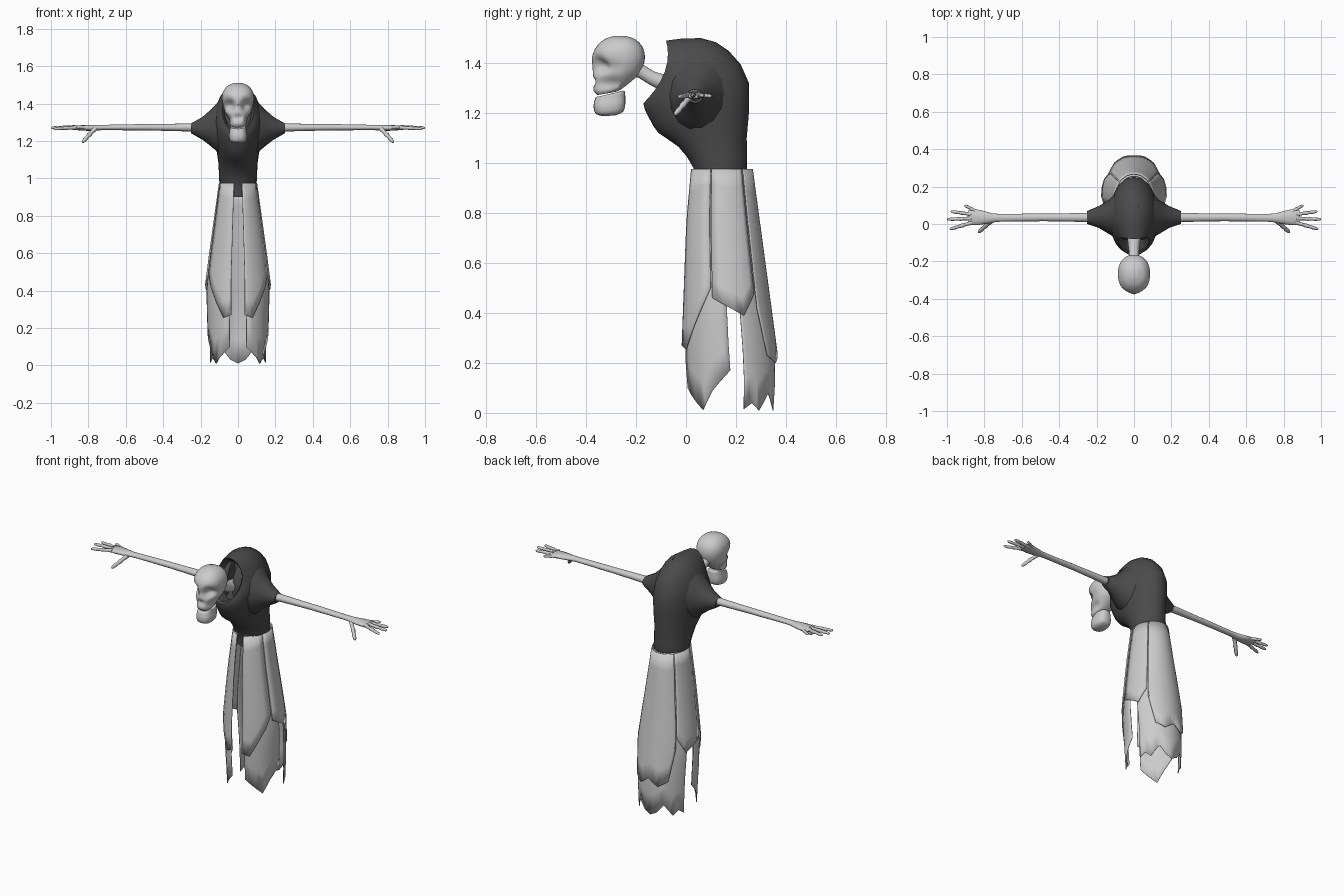
import bpy, bmesh, math
from mathutils import Vector as V

if "Cube" in bpy.data.objects:
    bpy.data.objects.remove(bpy.data.objects["Cube"])

dark = bpy.data.materials.new("dark_cloth")
dark.diffuse_color = (0.07, 0.07, 0.07, 1)
dark.use_nodes = True
dark.node_tree.nodes["Principled BSDF"].inputs["Base Color"].default_value = dark.diffuse_color


def finish(name, bm, mirror=False, mat=None, angle=40, thick=0):
    bmesh.ops.recalc_face_normals(bm, faces=bm.faces)
    me = bpy.data.meshes.new(name)
    bm.to_mesh(me)
    bm.free()
    ob = bpy.data.objects.new(name, me)
    bpy.context.collection.objects.link(ob)
    if mat:
        me.materials.append(mat)
    if mirror:
        ob.modifiers.new("mirror", 'MIRROR')
    if thick:
        s = ob.modifiers.new("thickness", 'SOLIDIFY')
        s.thickness = thick
        s.offset = 0
    bpy.ops.object.select_all(action='DESELECT')
    ob.select_set(True)
    bpy.context.view_layer.objects.active = ob
    bpy.ops.object.shade_smooth_by_angle(angle=math.radians(angle))
    return ob


def spline(rows, sub):
    """Catmull-Rom interpolation of rows of numbers"""
    out = []
    for i in range(len(rows) - 1):
        a, b, c, d = rows[max(i - 1, 0)], rows[i], rows[i + 1], rows[min(i + 2, len(rows) - 1)]
        for k in range(sub):
            t = k / sub
            out.append([0.5 * (2 * q + (r - p) * t + (2 * p - 5 * q + 4 * r - s) * t * t
                               + (3 * q - p - 3 * r + s) * t ** 3) for p, q, r, s in zip(a, b, c, d)])
    return out + [list(rows[-1])]


def loft(bm, rings, cap=True):
    vs = [[bm.verts.new(p) for p in r] for r in rings]
    n = len(vs[0])
    for a, b in zip(vs, vs[1:]):
        for i in range(n):
            bm.faces.new((a[i], a[(i + 1) % n], b[(i + 1) % n], b[i]))
    if cap:
        bm.faces.new(vs[0])
        bm.faces.new(vs[-1])


def body_ring(fy, fz, by, bz, hw, n, bend=0, power=1.0):
    """ring spanning a front point to a back point, half width hw"""
    pts = []
    for i in range(n):
        a = 2 * math.pi * i / n
        s, c = math.sin(a), math.cos(a)
        s = math.copysign(abs(s) ** power, s)
        c = math.copysign(abs(c) ** power, c)
        pts.append(V((hw * s, (fy + by) / 2 - (by - fy) / 2 * c + bend * (1 - c * c),
                      (fz + bz) / 2 - (bz - fz) / 2 * c)))
    return pts


def tube(bm, rows, n=10):
    """rows: x, y, z, side radius, vertical radius"""
    P = [V(r[:3]) for r in rows]
    rings = []
    for i, r in enumerate(rows):
        d = (P[min(i + 1, len(P) - 1)] - P[max(i - 1, 0)]).normalized()
        side = d.cross(V((0, 0, 1))).normalized()
        up = side.cross(d)
        rings.append([P[i] + side * r[3] * math.cos(2 * math.pi * k / n)
                      + up * r[4] * math.sin(2 * math.pi * k / n) for k in range(n)])
    loft(bm, rings)


# hunched torso with open collar, lip folded inward
rows = [(0.04, 0.90, 0.235, 0.92, 0.09, 0), (0.03, 0.98, 0.245, 0.98, 0.10, 0),
        (-0.03, 1.065, 0.243, 1.10, 0.105, 0), (-0.11, 1.12, 0.252, 1.32, 0.125, 0),
        (-0.145, 1.175, 0.17, 1.45, 0.13, 0), (-0.165, 1.215, 0.06, 1.50, 0.115, 0.01),
        (-0.17, 1.24, -0.08, 1.49, 0.085, 0.04)]
rings = [body_ring(*r[:5], 20, r[5]) for r in spline(rows, 2)]
rings += [body_ring(-0.155, 1.25, -0.07, 1.475, 0.075, 20, 0.04),
          body_ring(-0.09, 1.24, 0.0, 1.44, 0.06, 20, 0.04)]
bm = bmesh.new()
loft(bm, rings)
finish("cloak_torso", bm, mat=dark, angle=35)

# sloping shoulders and short sleeves: x, y min, y max, z min, z max
bm = bmesh.new()
sl = [(0.02, -0.085, 0.215, 1.10, 1.495), (0.09, -0.08, 0.17, 1.12, 1.43),
      (0.14, -0.05, 0.125, 1.165, 1.375), (0.19, -0.02, 0.095, 1.205, 1.33), (0.25, 0.0, 0.07, 1.24, 1.295)]
loft(bm, [[V((x, (a + b) / 2 + (b - a) / 2 * math.cos(k * math.pi / 7),
              (c + d) / 2 + (d - c) / 2 * math.sin(k * math.pi / 7))) for k in range(14)]
          for x, a, b, c, d in sl])
finish("cloak_sleeve", bm, True, dark, 35)

# skull: lofted head, then pressed-in sockets, nose and cheeks
sk = [(-.355, 1.272, -.28, 1.285, .035), (-.37, 1.29, -.26, 1.295, .047), (-.372, 1.33, -.215, 1.33, .06),
      (-.375, 1.37, -.182, 1.365, .076), (-.378, 1.415, -.165, 1.415, .086), (-.362, 1.46, -.172, 1.46, .081),
      (-.33, 1.493, -.20, 1.493, .058), (-.29, 1.509, -.24, 1.509, .024)]
bm = bmesh.new()
loft(bm, [body_ring(*r, 36, 0, 0.88) for r in spline(sk, 4)])
for v in bm.verts:
    for cx, cz, rad, py, px in ((.05, 1.39, .030, .045, .012), (.008, 1.325, .014, .018, 0),
                                (.065, 1.315, .024, .02, .012)):
        if v.co.y < -0.27:
            f = math.exp(-((abs(v.co.x) - cx) ** 2 + (v.co.z - cz) ** 2) / rad ** 2)
            v.co.y += py * f
            v.co.x -= math.copysign(px * f, v.co.x) if abs(v.co.x) > .02 else 0
finish("skull", bm, angle=60)

# hanging jaw
jw = [(-.335, 1.188, -.285, 1.19, .025), (-.362, 1.198, -.252, 1.205, .043), (-.37, 1.225, -.243, 1.235, .049),
      (-.366, 1.25, -.243, 1.265, .045), (-.358, 1.265, -.246, 1.288, .042), (-.335, 1.262, -.262, 1.288, .03)]
bm = bmesh.new()
loft(bm, [body_ring(*r, 24, 0, 0.8) for r in spline(jw, 3)])
finish("jaw", bm, angle=60)

# neck
bm = bmesh.new()
tube(bm, [(0, -.225, 1.385, .035, .04), (0, -.18, 1.367, .028, .028), (0, -.14, 1.342, .028, .028),
          (0, -.09, 1.32, .034, .034), (0, .0, 1.30, .04, .04)], 14)
finish("neck", bm, angle=60)

# thin arm and flat palm
bm = bmesh.new()
tube(bm, spline([(.20, .035, 1.27, .027, .025), (.27, .035, 1.272, .024, .021), (.48, .035, 1.273, .020, .017),
                 (.52, .035, 1.273, .021, .017), (.72, .033, 1.272, .021, .014), (.78, .033, 1.27, .030, .016),
                 (.84, .036, 1.27, .042, .014), (.885, .036, 1.27, .038, .010)], 2), 12)
finish("arm", bm, True, angle=60)

# knuckled fingers and thumb: base, tip, radius
bm = bmesh.new()
for base, tip, r in (((.84, .065, 1.27), (.905, .10, 1.268), .009), ((.87, .052, 1.272), (.98, .067, 1.27), .010),
                     ((.87, .030, 1.274), (1.0, .025, 1.27), .010), ((.865, .008, 1.272), (.985, -.028, 1.265), .010),
                     ((.765, .015, 1.265), (.832, -.045, 1.193), .012)):
    a, b = V(base), V(tip)
    tube(bm, [(*a.lerp(b, t), r * k, r * k) for t, k in
              ((0, 1.2), (.3, .85), (.45, 1.1), (.6, .8), (.75, .95), (.95, .7), (1, .3))], 8)
finish("fingers", bm, True, angle=60)


def lerp_table(t, x):
    for (x0, y0), (x1, y1) in zip(t, t[1:]):
        if x <= x1:
            return y0 + (y1 - y0) * (x - x0) / (x1 - x0)
    return t[-1][1]


half_w = [(0, .165), (.43, .177), (.6, .155), (.98, .102)]
front = [(0, 0), (.26, -.02), (.77, 0), (.98, .02)]
back = [(0, .358), (.2, .37), (.98, .265)]


def panel(name, hem, inset):
    """cloth strip; hem lists (angle from front, hem height)"""
    bm = bmesh.new()
    cols = []
    for (a0, z0), (a1, z1) in zip(hem, hem[1:]):
        cols += [(a0 + (a1 - a0) * k / 3, z0 + (z1 - z0) * k / 3) for k in range(3)]
    cols.append(hem[-1])
    grid = []
    for deg, zb in cols:
        a, col = math.radians(deg), []
        for k in range(9):
            z = .975 + (zb - .975) * k / 8
            f, b = lerp_table(front, z) + inset, lerp_table(back, z) - inset
            x = (lerp_table(half_w, z) - inset) * math.sin(a)
            col.append(bm.verts.new((x, (f + b) / 2 - (b - f) / 2 * math.cos(a), z)))
        grid.append(col)
    for p, q in zip(grid, grid[1:]):
        for k in range(8):
            bm.faces.new((p[k], q[k], q[k + 1], p[k + 1]))
    finish(name, bm, True, thick=.004)


# outer short strips, then inner long strips
panel("skirt_front_strip", [(12, .27), (27, .255), (69, .5)], 0)
panel("skirt_side_strip", [(71, .46), (112, .39), (131, .48)], .002)
panel("skirt_back_strip", [(133, .42), (142, .23), (160, .2), (180, .24)], 0)
panel("skirt_long_front_strip", [(16, .1), (50, .012), (66, .09), (90, .17)], .009)
panel("skirt_long_back_strip", [(108, .015), (120, .04), (132, .01), (150, .08), (165, .03), (180, .01)], .011)
